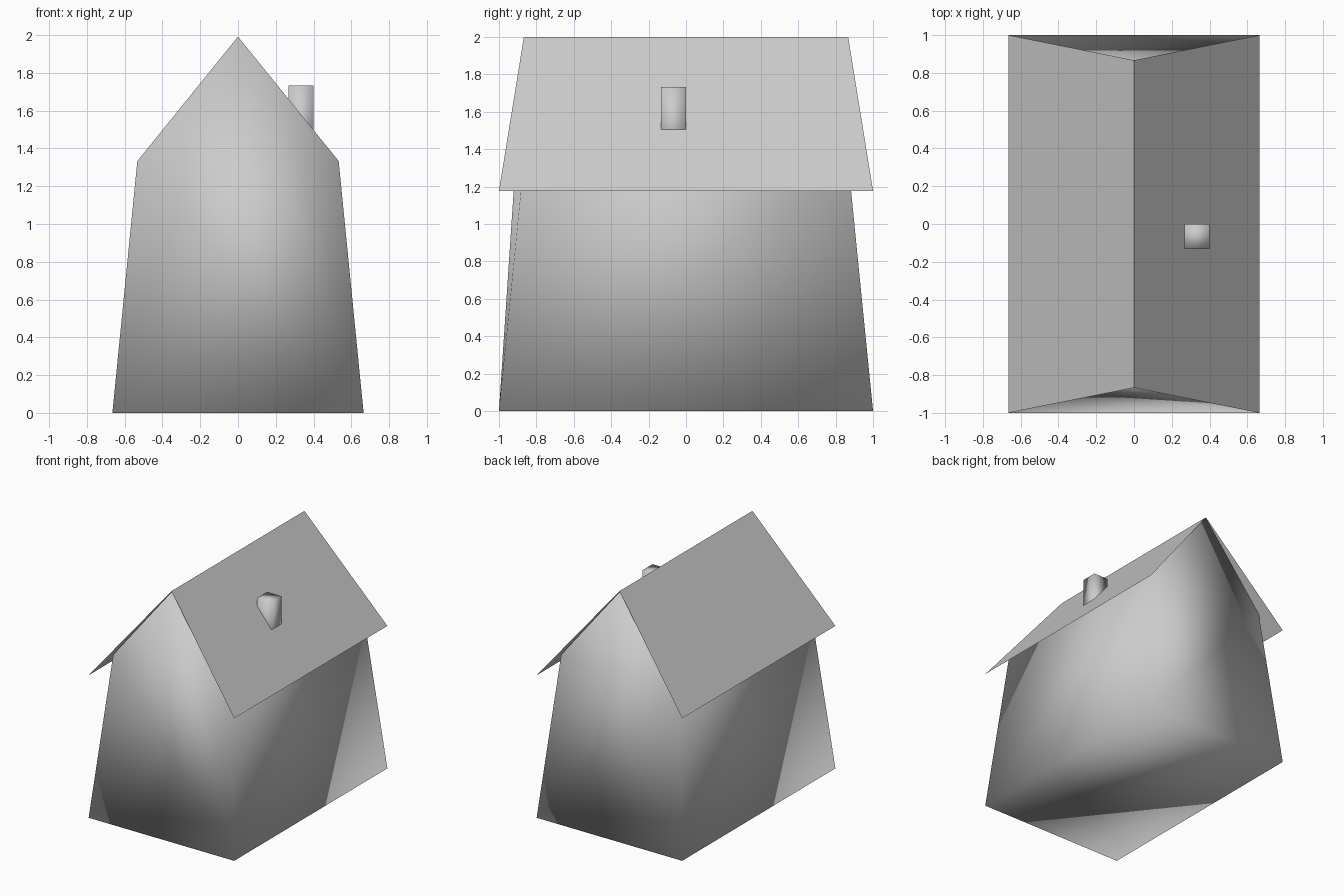
import bpy
import bmesh

cube = bpy.data.objects.get("Cube")
if cube:
    bpy.data.objects.remove(cube, do_unlink=True)

grey = bpy.data.materials.new("plain_grey")
grey.use_nodes = True
colour = (0.6, 0.6, 0.6, 1)
grey.diffuse_color = colour
grey.node_tree.nodes["Principled BSDF"].inputs["Base Color"].default_value = colour


def finish(bm, name, smooth):
    """Turn a bmesh into a named grey object."""
    bmesh.ops.recalc_face_normals(bm, faces=bm.faces)
    for face in bm.faces:
        face.smooth = smooth
    mesh = bpy.data.meshes.new(name)
    bm.to_mesh(mesh)
    bm.free()
    mesh.materials.append(grey)
    obj = bpy.data.objects.new(name, mesh)
    bpy.context.collection.objects.link(obj)
    return obj


def loft(profiles, capped):
    """Bridge matching front and back profiles; optionally close the ends."""
    bm = bmesh.new()
    front, back = [[bm.verts.new(p) for p in profile] for profile in profiles]
    count = len(front)
    for i in range(count if capped else count - 1):
        j = (i + 1) % count
        bm.faces.new((front[i], front[j], back[j], back[i]))
    if capped:
        bm.faces.new(front)
        bm.faces.new(back)
    return bm


def ends(outline):
    """Place an outline of (x, half length, z) at the front and at the back."""
    return [[(x, side * y, z) for x, y, z in outline] for side in (-1, 1)]


# House body: tapered walls rising to a gable
body = [(-0.665, 1, 0), (0.665, 1, 0), (0.533, 0.867, 1.333),
        (0, 0.867, 1.992), (-0.533, 0.867, 1.333)]
finish(loft(ends(body), True), "house_body", True)

# Roof: two thin sheets that flare towards the eaves
roof = [(-0.665, 1, 1.177), (0, 0.867, 2), (0.665, 1, 1.177)]
roof_obj = finish(loft(ends(roof), False), "roof", False)
# Make the sheets face the sky
if roof_obj.data.polygons[0].normal.z < 0:
    roof_obj.data.flip_normals()

# Chimney: square stack standing in the left roof slope
bm = bmesh.new()
bmesh.ops.create_cube(bm, size=1)
bmesh.ops.scale(bm, vec=(0.133, 0.133, 0.4), verts=bm.verts)
bmesh.ops.translate(bm, vec=(0.333, -0.067, 1.533), verts=bm.verts)
finish(bm, "chimney", True)
